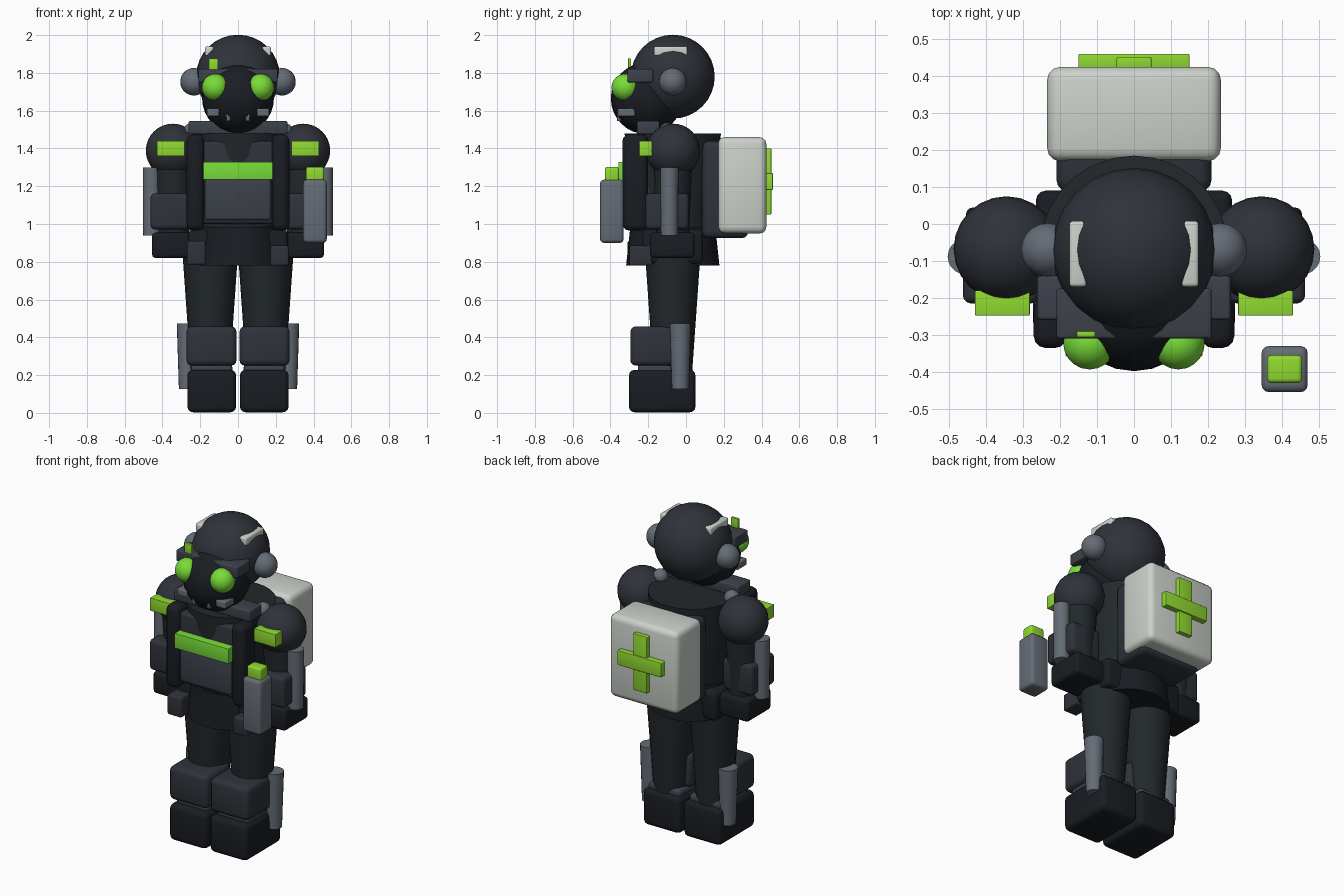
import bpy, math

mats = {}
COLORS = {
    "charcoal": (0.028, 0.032, 0.042), "slate": (0.045, 0.052, 0.068),
    "black": (0.010, 0.012, 0.016), "suit": (0.016, 0.021, 0.024),
    "steel": (0.13, 0.15, 0.18), "cream": (0.60, 0.64, 0.59),
    "lime": (0.28, 0.70, 0.03), "glow": (0.19, 0.72, 0.04),
}


def finish(ob, name, color):
    ob.name = name
    if color not in mats:
        m = bpy.data.materials.new(color)
        m.diffuse_color = (*COLORS[color], 1)
        mats[color] = m
    ob.data.materials.append(mats[color])
    bpy.ops.object.shade_smooth_by_angle(angle=math.radians(40))
    return ob


def box(name, color, x, y, z, bevel=0.02):
    """Bevelled box from (min, max) ranges."""
    r = (x, y, z)
    bpy.ops.mesh.primitive_cube_add(size=1, location=[(a + b) / 2 for a, b in r])
    ob = bpy.context.object
    ob.scale = [b - a for a, b in r]
    bpy.ops.object.transform_apply(location=False, rotation=False, scale=True)
    if bevel:
        m = ob.modifiers.new("bevel", "BEVEL")
        m.width, m.segments = bevel, 3
        bpy.ops.object.modifier_apply(modifier="bevel")
    return finish(ob, name, color)


def ball(name, color, loc, r, seg=20):
    bpy.ops.mesh.primitive_uv_sphere_add(segments=seg, ring_count=seg * 2 // 3, radius=r, location=loc)
    return finish(bpy.context.object, name, color)


def cone(name, color, x, y, z0, z1, r0, r1, seg=20):
    bpy.ops.mesh.primitive_cone_add(vertices=seg, radius1=r0, radius2=r1, depth=z1 - z0,
                                    location=(x, y, (z0 + z1) / 2))
    return finish(bpy.context.object, name, color)


# Head, mask and visor
ball("head", "charcoal", (0, -0.07, 1.78), 0.222, 24)
ball("mask", "black", (0, -0.208, 1.665), 0.19, 24)
box("visor_brow", "slate", (-0.21, 0.21), (-0.31, -0.175), (1.75, 1.82), 0.008)
box("visor_light", "lime", (-0.155, -0.105), (-0.306, -0.29), (1.81, 1.877), 0.002)
box("collar", "slate", (-0.262, 0.262), (-0.26, -0.14), (1.475, 1.545), 0.01)

# Torso, chest and hips
cone("torso", "suit", 0, -0.07, 0.93, 1.48, 0.205, 0.255, 28)
box("chest_plate", "charcoal", (-0.19, 0.19), (-0.308, -0.12), (1.0, 1.44), 0.02)
box("belly_plate", "slate", (-0.175, 0.175), (-0.322, -0.2), (1.02, 1.25), 0.015)
box("chest_strip", "glow", (-0.185, 0.185), (-0.358, -0.29), (1.235, 1.328), 0.003)
cone("skirt", "black", 0, -0.07, 0.78, 0.985, 0.247, 0.225, 28)
box("belt", "black", (-0.265, 0.265), (-0.23, 0.09), (0.79, 0.97), 0.025)
box("large_pouch", "charcoal", (-0.27, -0.172), (-0.31, -0.18), (0.785, 0.91), 0.01)
box("small_pouch", "charcoal", (0.172, 0.268), (-0.30, -0.18), (0.78, 0.885), 0.01)

# Backpack with cross
box("pack_frame", "charcoal", (-0.21, 0.21), (0.085, 0.33), (0.925, 1.44), 0.035)
box("pack", "cream", (-0.235, 0.235), (0.17, 0.425), (0.95, 1.46), 0.035)
box("cross_upright", "lime", (-0.047, 0.047), (0.42, 0.452), (1.05, 1.40), 0.004)
box("cross_bar", "lime", (-0.15, 0.15), (0.42, 0.46), (1.18, 1.27), 0.004)

# Floating canister
box("canister", "steel", (0.345, 0.47), (-0.455, -0.33), (0.90, 1.235), 0.02)
box("canister_cap", "lime", (0.36, 0.455), (-0.43, -0.355), (1.22, 1.302), 0.012)

# Paired parts
for s, side in ((-1, "left"), (1, "right")):
    def mbox(name, color, x, y, z, bevel=0.02):
        return box(f"{side}_{name}", color, sorted((s * x[0], s * x[1])), y, z, bevel)

    def mcone(name, color, x, *a):
        return cone(f"{side}_{name}", color, s * x, *a)

    # Face details
    ball(f"{side}_eye", "glow", (s * 0.12, -0.322, 1.723), 0.072)
    ball(f"{side}_earpiece", "steel", (s * 0.233, -0.07, 1.753), 0.073)
    ball(f"{side}_hose_joint", "steel", (s * 0.245, -0.1, 1.49), 0.045, 16)
    mbox("head_mark", "cream", (0.128, 0.175), (-0.17, 0.008), (1.89, 1.94), 0.01)
    mbox("mask_filter", "steel", (0.10, 0.165), (-0.362, -0.27), (1.57, 1.612), 0.006)
    mbox("mask_vent", "steel", (0.04, 0.062), (-0.365, -0.28), (1.545, 1.59), 0.003)
    mbox("harness_strap", "black", (0.18, 0.272), (-0.336, -0.20), (0.965, 1.475), 0.035)

    # Arms
    ball(f"{side}_shoulder", "charcoal", (s * 0.345, -0.068, 1.388), 0.143, 24)
    mbox("shoulder_patch", "lime", (0.282, 0.43), (-0.248, -0.18), (1.36, 1.44), 0.003)
    mcone("arm", "suit", 0.345, -0.07, 0.92, 1.38, 0.085, 0.105)
    mbox("forearm_guard", "charcoal", (0.258, 0.463), (-0.215, 0.015), (0.972, 1.162), 0.022)
    mbox("glove", "black", (0.25, 0.455), (-0.19, 0.045), (0.82, 0.955), 0.02)
    mcone("arm_tube", "steel", 0.456, -0.088, 0.94, 1.30, 0.046, 0.048)

    # Legs
    mcone("leg", "suit", 0.147, -0.07, 0.15, 0.82, 0.098, 0.145)
    mbox("knee_guard", "charcoal", (0.008, 0.273), (-0.295, -0.05), (0.25, 0.458), 0.03)
    mbox("ankle_plate", "slate", (0.03, 0.25), (-0.255, 0.02), (0.18, 0.262), 0.02)
    mbox("boot", "black", (0.01, 0.268), (-0.302, 0.05), (0.003, 0.228), 0.03)
    mcone("shin_tube", "steel", 0.268, -0.03, 0.127, 0.472, 0.045, 0.056)
